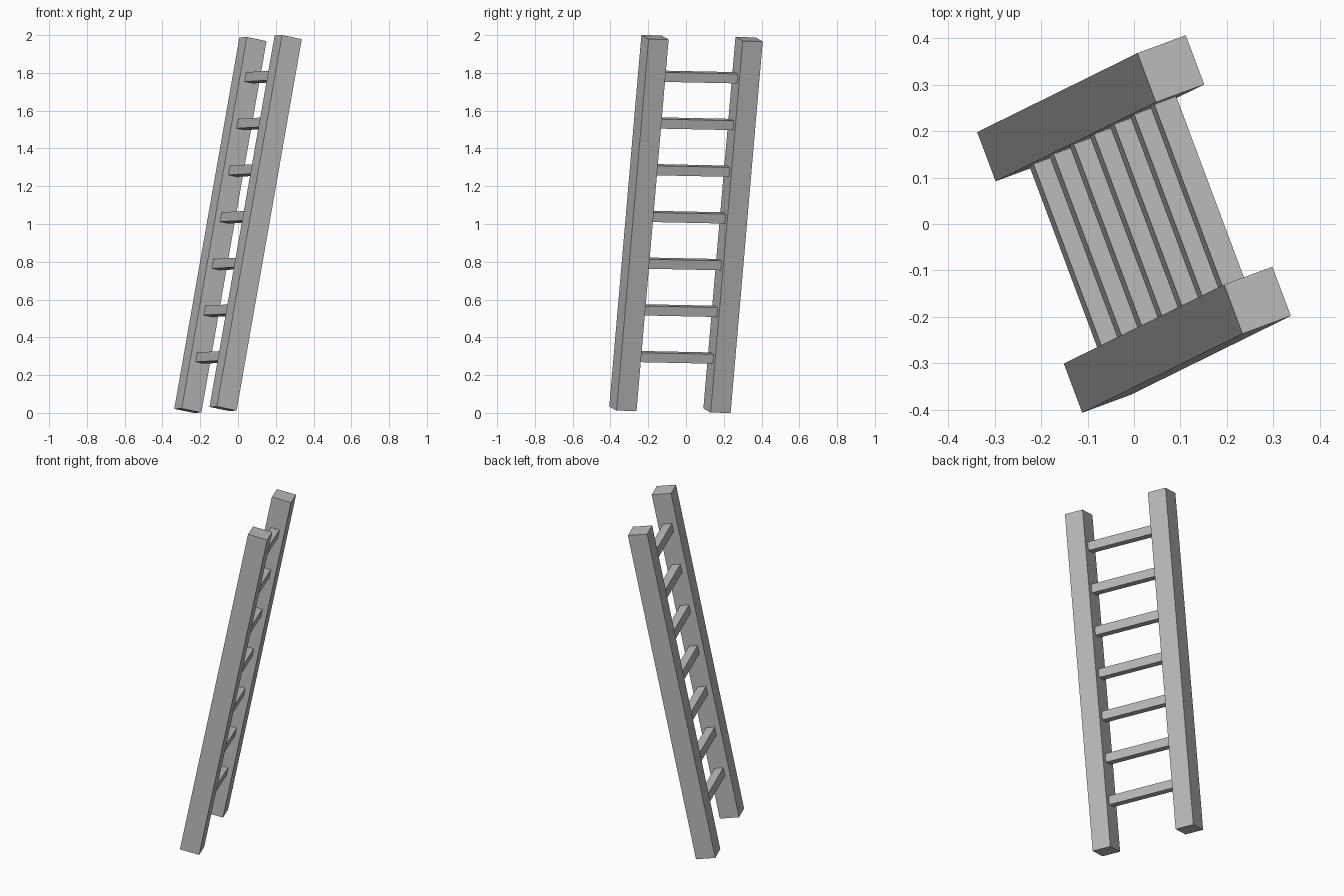
import bpy
from mathutils import Vector, Matrix

cube = bpy.data.objects.get("Cube")
if cube:
    bpy.data.objects.remove(cube, do_unlink=True)

# One plain grey for the whole ladder
GREY = (0.5, 0.5, 0.5, 1.0)
mat = bpy.data.materials.new("plain grey")
mat.use_nodes = True
mat.diffuse_color = GREY
mat.node_tree.nodes["Principled BSDF"].inputs["Base Color"].default_value = GREY

# Leaning frame: along the rails, along the rungs, and across the rail depth
along = Vector((0.345, 0.17, 1.967)).normalized()
across = Vector((0.04, -0.107, 0.002))
across = (across - along * across.dot(along)).normalized()
depth = across.cross(along).normalized()
lean = Matrix((depth, across, along)).transposed().to_4x4()
lean.translation = (0, 0, 1)

RAIL_LENGTH = 2.004
RAIL_SIZE = 0.113
RAIL_OFFSET = 0.266
RUNG_SIZE = 0.051
RUNG_SPACING = 0.252
RUNG_SHIFT = 0.037


def box(name, centre, size):
    """Box placed in the leaning frame."""
    bpy.ops.mesh.primitive_cube_add(size=1)
    ob = bpy.context.object
    ob.name = name
    ob.data.materials.append(mat)
    ob.matrix_world = lean @ Matrix.Translation(centre) @ Matrix.Diagonal((*size, 1))


# Side rails
for name, side in (("front_rail", 1), ("back_rail", -1)):
    box(name, (0, side * RAIL_OFFSET, 0), (RAIL_SIZE, RAIL_SIZE, RAIL_LENGTH))

# Rungs, let slightly into the rails
for i in range(7):
    height = RUNG_SHIFT + (i - 3) * RUNG_SPACING
    box(f"rung_{i + 1}", (0, 0, height),
        (RUNG_SIZE, 2 * RAIL_OFFSET - RAIL_SIZE + 0.02, RUNG_SIZE))
